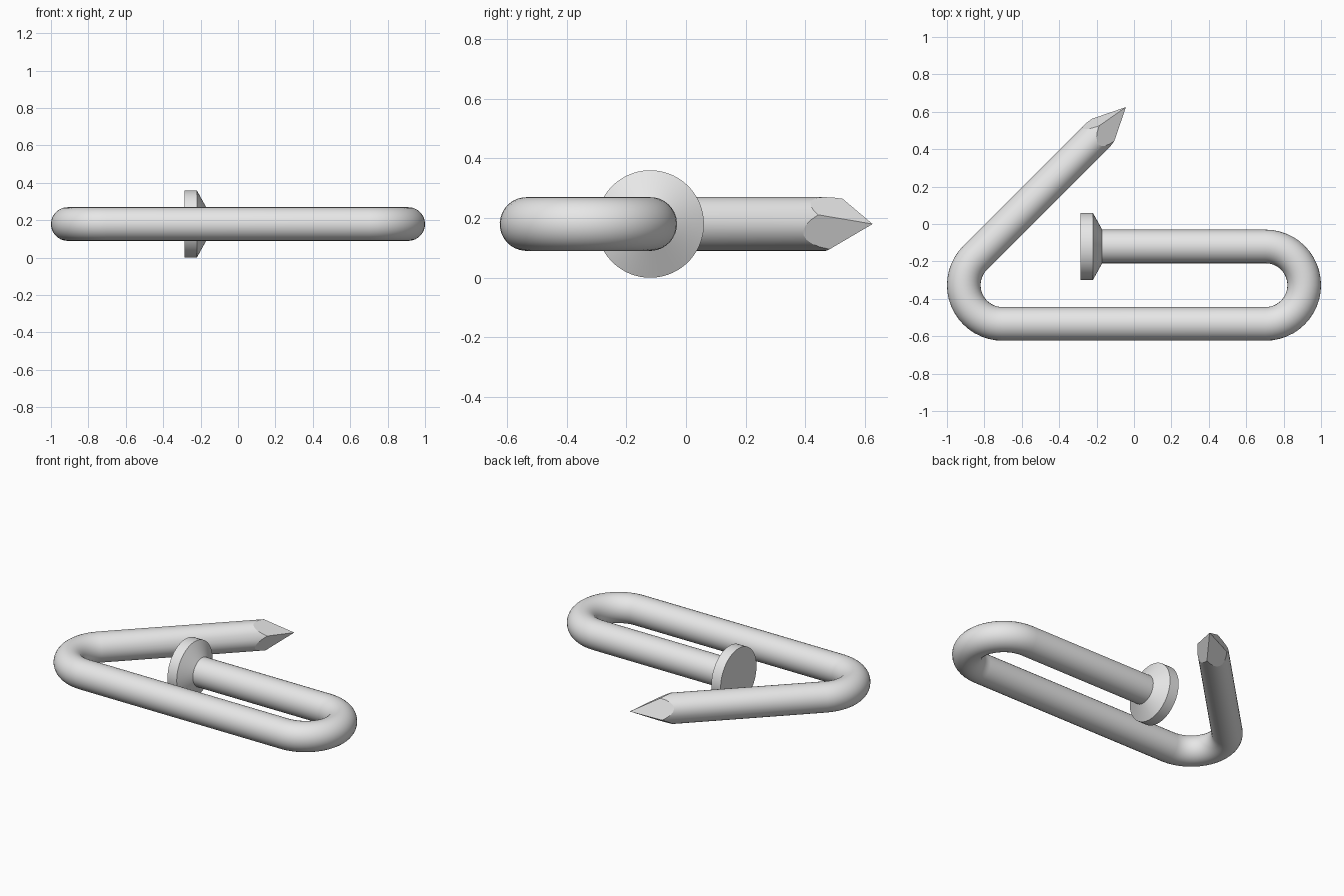
import bpy
import bmesh
from math import sin, cos, pi, radians, sqrt
from mathutils import Vector

if "Cube" in bpy.data.objects:
    bpy.data.objects.remove(bpy.data.objects["Cube"])

steel = bpy.data.materials.new("steel_grey")
steel.diffuse_color = (0.8, 0.8, 0.8, 1)
steel.use_nodes = True
steel.node_tree.nodes["Principled BSDF"].inputs["Base Color"].default_value = (0.8, 0.8, 0.8, 1)

UP = Vector((0, 0, 1))
WIRE = 0.09          # shaft radius
BEND = 0.207         # centreline radius of both bends
MID_Z = 0.18
SIDES = 32
TWIST = radians(20)  # roll of the four-sided point
POINT = 0.173        # length of the point along its corner edges


def heading(a):
    return Vector((cos(a), sin(a), 0))


def ring(bm, centre, a, radius, sides, pull_back=None):
    """Circle of vertices across heading a, optionally pulled back per vertex."""
    f, n = heading(a), heading(a + pi / 2)
    verts = []
    for i in range(sides):
        t = TWIST + 2 * pi * i / sides
        back = pull_back(i) if pull_back else 0
        verts.append(bm.verts.new(centre - f * back + (n * sin(t) + UP * cos(t)) * radius))
    return verts


def bridge(bm, rings):
    for r0, r1 in zip(rings, rings[1:]):
        for i in range(len(r0)):
            j = (i + 1) % len(r0)
            bm.faces.new((r0[i], r0[j], r1[j], r1[i])).smooth = True


def finish(bm, name):
    bmesh.ops.recalc_face_normals(bm, faces=bm.faces)
    for e in bm.edges:
        e.smooth = e.calc_face_angle(0) < 0.6
    mesh = bpy.data.meshes.new(name)
    bm.to_mesh(mesh)
    bm.free()
    mesh.materials.append(steel)
    ob = bpy.data.objects.new(name, mesh)
    bpy.context.collection.objects.link(ob)
    return ob


# Bent shaft: straight start, half-turn, straight, tighter turn, straight to the point
bm = bmesh.new()
right_centre = Vector((0.703, -0.327, MID_Z))
left_centre = Vector((-0.703, -0.327, MID_Z))
rings = [ring(bm, Vector((-0.21, -0.12, MID_Z)), 0, WIRE, SIDES)]
for centre, start, turn, steps in ((right_centre, 0, -180, 24), (left_centre, -180, -135, 18)):
    for k in range(steps + 1):
        a = radians(start + turn * k / steps)
        rings.append(ring(bm, centre + heading(a + pi / 2) * BEND, a, WIRE, SIDES))

# Four flat facets of the point, cut into the round shaft
tip = Vector((-0.043, 0.625, MID_Z))
quarter = SIDES // 4


def facet_depth(i):
    return POINT * sqrt(2) * cos(2 * pi * (i % quarter) / SIDES - pi / 4)


rings.append(ring(bm, tip, pi / 4, WIRE, SIDES, facet_depth))
bridge(bm, rings)
bm.faces.new(rings[0])
tip_vert = bm.verts.new(tip)
for q in range(4):
    arc = [rings[-1][(q * quarter + k) % SIDES] for k in range(quarter + 1)]
    bm.faces.new(arc + [tip_vert])
finish(bm, "bent_shaft")

# Nail head: flat disc with a tapered neck
bm = bmesh.new()
profile = ((-0.285, 0.18), (-0.22, 0.18), (-0.17, WIRE))
rings = [ring(bm, Vector((x, -0.12, MID_Z)), 0, r, 64) for x, r in profile]
bridge(bm, rings)
bm.faces.new(rings[0])
bm.faces.new(rings[-1])
finish(bm, "nail_head")
